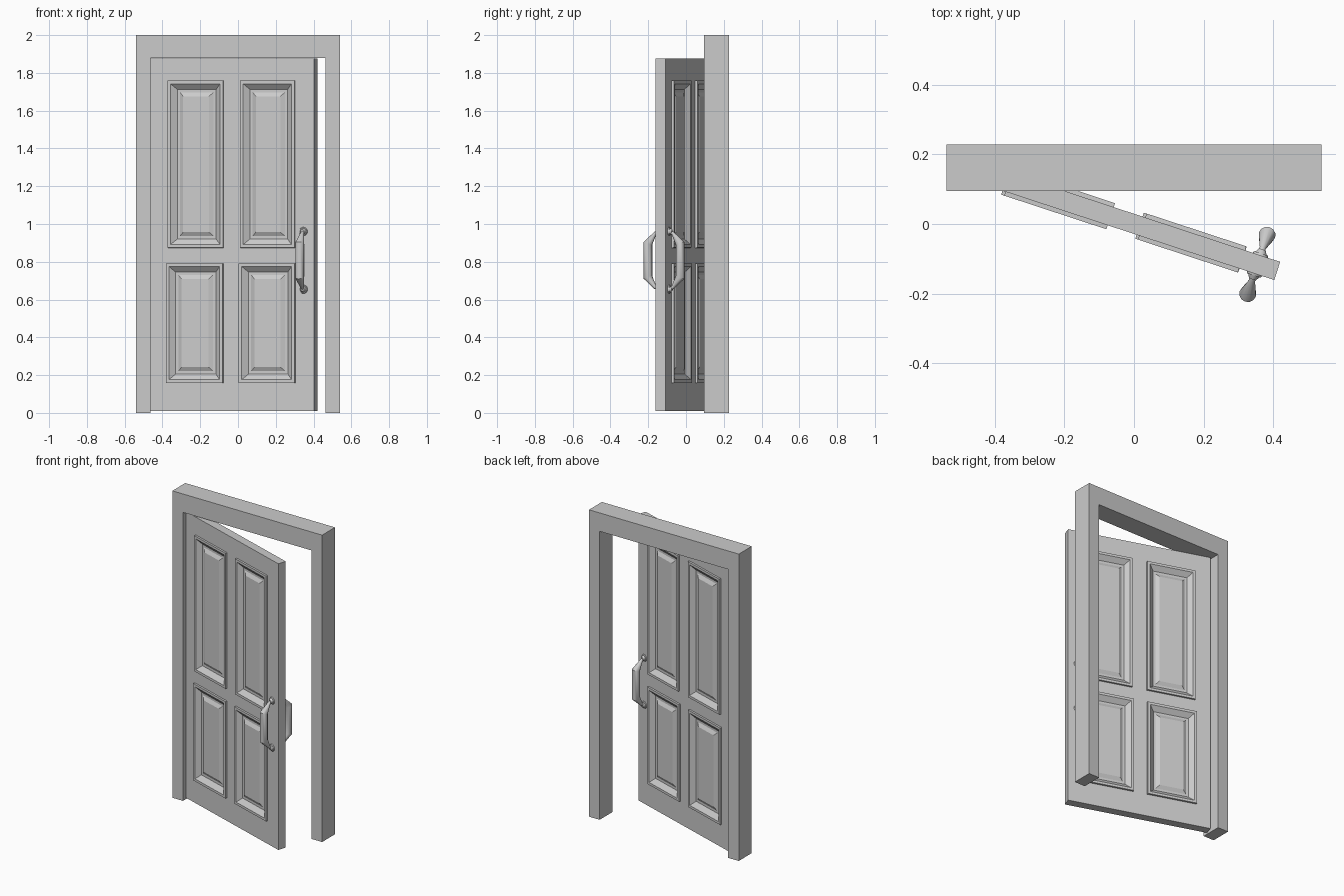
import bpy, bmesh, math
from mathutils import Matrix, Vector

if "Cube" in bpy.data.objects:
    bpy.data.objects.remove(bpy.data.objects["Cube"])

# Door leaf placement: local x runs along the leaf from the hinge, y towards the back
PLACE = Matrix.Translation((-0.464, 0.124, 0)) @ Matrix.Rotation(math.radians(-18.2), 4, 'Z')
W, T = 0.913, 0.055


def add_mesh(name, bm, matrix=Matrix.Identity(4)):
    bmesh.ops.recalc_face_normals(bm, faces=bm.faces)
    me = bpy.data.meshes.new(name)
    bm.to_mesh(me)
    bm.free()
    ob = bpy.data.objects.new(name, me)
    bpy.context.collection.objects.link(ob)
    ob.matrix_world = matrix
    return ob


def smooth(ob):
    bpy.ops.object.select_all(action='DESELECT')
    ob.select_set(True)
    bpy.context.view_layer.objects.active = ob
    bpy.ops.object.shade_smooth_by_angle(angle=math.radians(35))


# Door frame: arch outline extruded in depth
bm = bmesh.new()
outline = [(-.54, 0), (-.54, 2), (.54, 2), (.54, 0), (.463, 0), (.463, 1.88), (-.463, 1.88), (-.463, 0)]
face = bm.faces.new([bm.verts.new((x, .095, z)) for x, z in outline])
ext = bmesh.ops.extrude_face_region(bm, geom=[face])
bmesh.ops.translate(bm, vec=(0, .133, 0), verts=[v for v in ext['geom'] if isinstance(v, bmesh.types.BMVert)])
add_mesh("door_frame", bm)

# Door leaf: grid of rails and stiles with moulded panels inset on both faces
low, high = [0, .09, .407, .496, .808, W], [0, .099, .409, .504, .807, W]
rows = [(.01, low), (.159, low), (.792, low), (.874, high), (1.759, high), (1.875, high)]
bm = bmesh.new()
sides = [[[bm.verts.new((u, y, z)) for u in us] for z, us in rows] for y in (0, T)]
panels = []
for s, g in enumerate(sides):
    for j in range(5):
        for i in range(5):
            q = [g[j][i], g[j][i + 1], g[j + 1][i + 1], g[j + 1][i]]
            f = bm.faces.new(q if s == 0 else q[::-1])
            if i in (1, 3) and j in (1, 3):
                panels.append(f)
a, b = sides
for k in range(5):
    for p, q in (((0, k), (0, k + 1)), ((5, k), (5, k + 1)), ((k, 0), (k + 1, 0)), ((k, 5), (k + 1, 5))):
        bm.faces.new((a[p[0]][p[1]], a[q[0]][q[1]], b[q[0]][q[1]], b[p[0]][p[1]]))
bmesh.ops.recalc_face_normals(bm, faces=bm.faces)
# raised trim, flat, slope into recess, recess floor, bevel up to the raised field
for width, depth in ((.0005, .012), (.016, 0), (.03, -.026), (.015, 0), (.022, .012)):
    bmesh.ops.inset_individual(bm, faces=panels, thickness=width, depth=depth, use_even_offset=True)
add_mesh("door_leaf", bm, PLACE)

# Pull handles, one on each face, with a flared rose at each end
HU, HZ = .853, .8075
path = [(0, -.153, .009), (.022, -.143, .009), (.062, -.09, .0245),
        (.062, .09, .0245), (.022, .143, .009), (0, .153, .009)]
for side, face_y, d in (("front", 0, -1), ("back", T, 1)):
    cu = bpy.data.curves.new(side + "_handle", 'CURVE')
    cu.dimensions = '3D'
    cu.bevel_depth = 1
    cu.bevel_resolution = 4
    cu.use_fill_caps = True
    sp = cu.splines.new('POLY')
    sp.points.add(len(path) - 1)
    for pt, (out, z, r) in zip(sp.points, path):
        pt.co = (HU, face_y + d * out, HZ + z, 1)
        pt.radius = r
    ob = bpy.data.objects.new(side + "_handle", cu)
    bpy.context.collection.objects.link(ob)
    ob.matrix_world = PLACE
    bpy.ops.object.select_all(action='DESELECT')
    ob.select_set(True)
    bpy.context.view_layer.objects.active = ob
    bpy.ops.object.convert(target='MESH')
    smooth(bpy.context.view_layer.objects.active)

    bm = bmesh.new()
    for s in (-1, 1):
        for r1, r2, h, start in ((.023, .021, .006, 0), (.017, .010, .012, .006)):
            m = (Matrix.Translation((HU, face_y + d * (start + h / 2), HZ + s * .153))
                 @ Vector((0, 0, 1)).rotation_difference(Vector((0, d, 0))).to_matrix().to_4x4())
            bmesh.ops.create_cone(bm, cap_ends=True, segments=20, radius1=r1, radius2=r2, depth=h, matrix=m)
    smooth(add_mesh(side + "_handle_roses", bm, PLACE))
